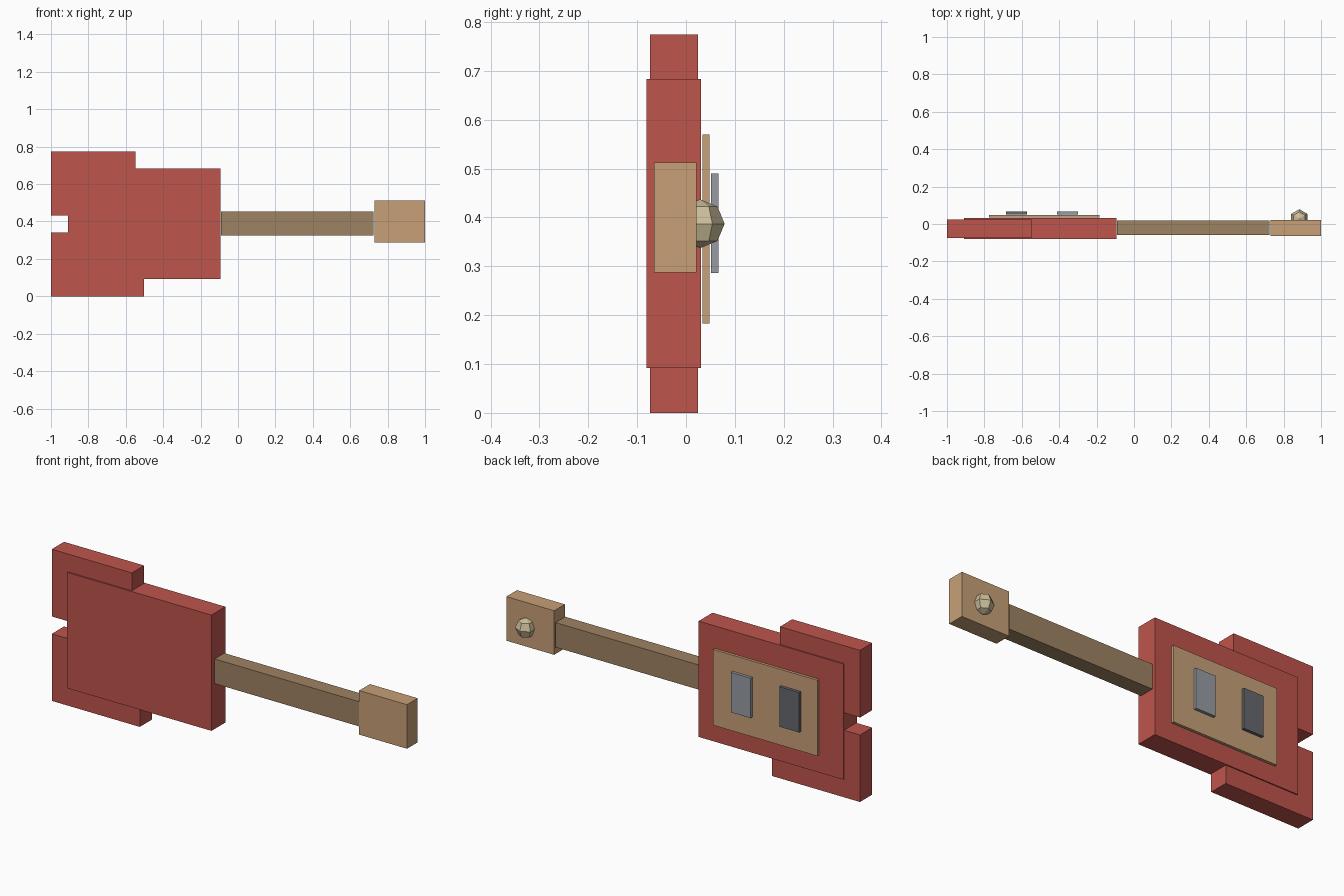
import bpy, bmesh
from mathutils import Matrix, Vector

if "Cube" in bpy.data.objects:
    bpy.data.objects.remove(bpy.data.objects["Cube"])


def material(name, rgb):
    m = bpy.data.materials.new(name)
    m.diffuse_color = (*rgb, 1.0)
    m.use_nodes = True
    m.node_tree.nodes["Principled BSDF"].inputs["Base Color"].default_value = m.diffuse_color
    return m


RED = material("red paint", (0.52, 0.089, 0.074))
TAN = material("light wood", (0.57, 0.35, 0.185))
BROWN = material("dark wood", (0.345, 0.228, 0.124))
GREY = material("light grey", (0.31, 0.33, 0.36))
DARK = material("dark grey", (0.135, 0.138, 0.155))
CREAM = material("cream", (0.60, 0.51, 0.32))


def add_object(name, bm, mat):
    mesh = bpy.data.meshes.new(name)
    bm.to_mesh(mesh)
    bm.free()
    mesh.materials.append(mat)
    obj = bpy.data.objects.new(name, mesh)
    bpy.context.collection.objects.link(obj)
    return obj


def box(name, x, y, z, mat):
    """Axis-aligned box from (min, max) ranges."""
    bm = bmesh.new()
    size = Vector([r[1] - r[0] for r in (x, y, z)])
    centre = Vector([(r[0] + r[1]) / 2 for r in (x, y, z)])
    bmesh.ops.create_cube(bm, size=1.0, matrix=Matrix.Translation(centre) @ Matrix.Diagonal((*size, 1)))
    return add_object(name, bm, mat)


# Body slab with an upper and a lower wing
box("body", (-0.91, -0.093), (-0.081, 0.031), (0.092, 0.683), RED)
box("upper_wing", (-1.0, -0.548), (-0.074, 0.025), (0.431, 0.774), RED)
box("lower_wing", (-1.0, -0.503), (-0.074, 0.025), (0.0, 0.342), RED)

# Neck and headstock
box("neck", (-0.09, 0.725), (-0.06, 0.018), (0.326, 0.452), BROWN)
box("headstock", (0.73, 1.0), (-0.065, 0.021), (0.287, 0.512), TAN)

# Plate on the back of the body, with two pads standing off it
box("plate", (-0.775, -0.185), (0.034, 0.048), (0.183, 0.57), TAN)
box("dark_pad", (-0.685, -0.573), (0.051, 0.066), (0.286, 0.49), DARK)
box("light_pad", (-0.411, -0.299), (0.051, 0.066), (0.286, 0.49), GREY)

# Faceted knob on the headstock
bm = bmesh.new()
bmesh.ops.create_uvsphere(bm, u_segments=6, v_segments=4, radius=0.05,
                          matrix=Matrix.Translation((0.884, 0.029, 0.387)))
add_object("knob", bm, CREAM)
